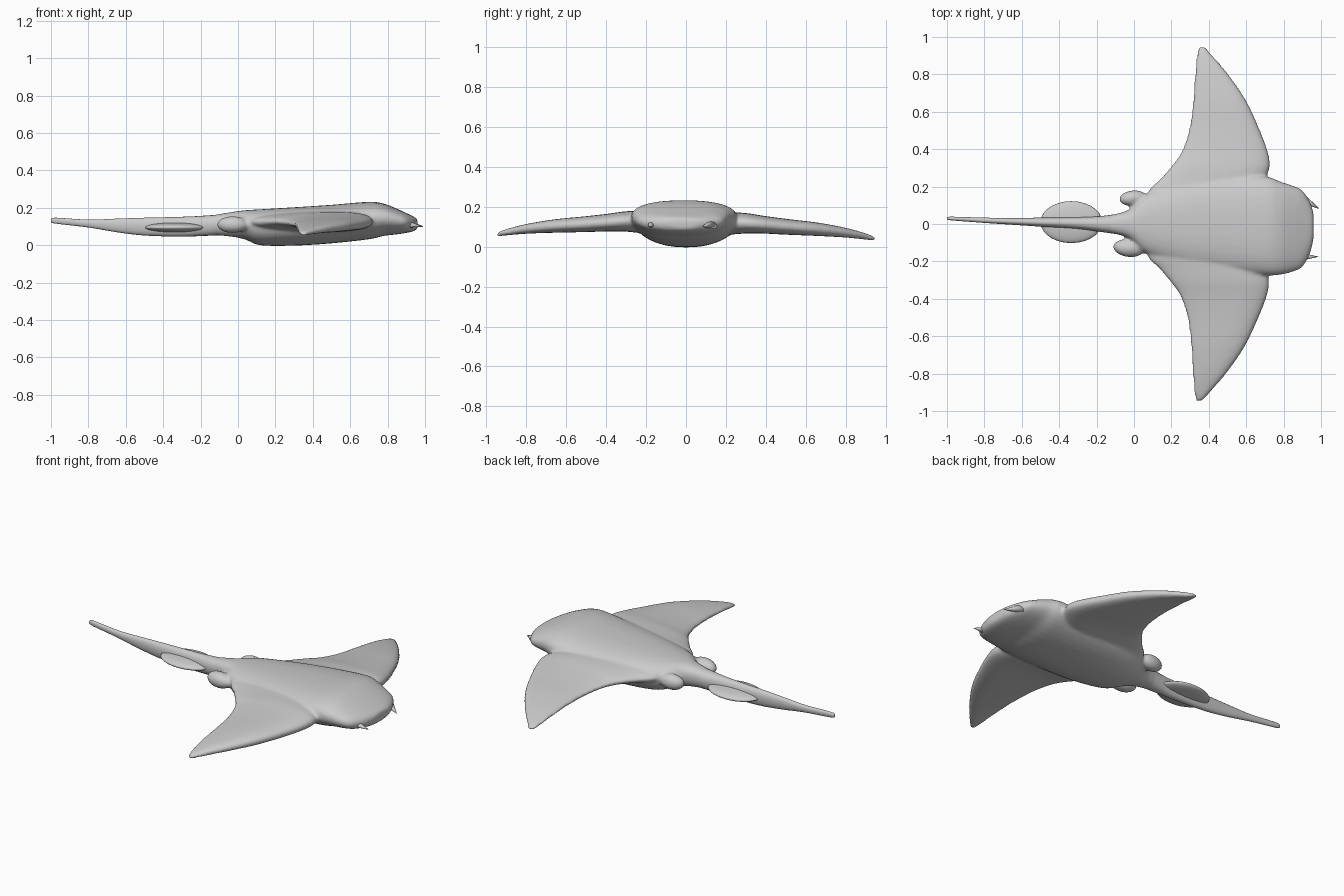
import bpy, bmesh, math
from mathutils import Vector, Matrix

if "Cube" in bpy.data.objects:
    bpy.data.objects.remove(bpy.data.objects["Cube"])

skin = bpy.data.materials.new("ray grey")
skin.diffuse_color = (0.6, 0.6, 0.6, 1)
skin.use_nodes = True
skin.node_tree.nodes["Principled BSDF"].inputs["Base Color"].default_value = skin.diffuse_color


def smooth_rows(rows, n=5):
    """Catmull-Rom interpolation between rows of section values."""
    out = []
    for i in range(len(rows) - 1):
        p0, p1 = rows[max(i - 1, 0)], rows[i]
        p2, p3 = rows[i + 1], rows[min(i + 2, len(rows) - 1)]
        for k in range(n):
            t = k / n
            out.append([0.5 * (2 * b + (c - a) * t + (2 * a - 5 * b + 4 * c - d) * t * t
                               + (3 * b - a - 3 * c + d) * t ** 3)
                        for a, b, c, d in zip(p0, p1, p2, p3)])
    return out + [list(rows[-1])]


def spow(v, e):
    return math.copysign(abs(v) ** e, v)


def finish(bm, name):
    bmesh.ops.recalc_face_normals(bm, faces=bm.faces)
    for f in bm.faces:
        f.smooth = True
    me = bpy.data.meshes.new(name)
    bm.to_mesh(me)
    bm.free()
    me.materials.append(skin)
    ob = bpy.data.objects.new(name, me)
    bpy.context.collection.objects.link(ob)
    return ob


def loft(name, rings):
    bm = bmesh.new()
    vs = [[bm.verts.new(p) for p in r] for r in rings]
    n = len(rings[0])
    for a, b in zip(vs, vs[1:]):
        for i in range(n):
            j = (i + 1) % n
            bm.faces.new((a[i], a[j], b[j], b[i]))
    bm.faces.new(vs[0])
    bm.faces.new(vs[-1])
    return finish(bm, name)


def hull(name, rows, seg=32, top=0.8, bottom=1.0):
    """Loft along x. Row: x, centre y, half width, bottom z, top z."""
    rings = []
    for x, cy, w, zb, zt in smooth_rows(rows):
        zc = zb * 0.45 + zt * 0.55
        ring = []
        for i in range(seg):
            a = 2 * math.pi * i / seg
            c, s = math.cos(a), math.sin(a)
            e = top if s >= 0 else bottom
            z = zc + spow(s, e) * ((zt - zc) if s >= 0 else (zc - zb))
            ring.append((x, cy + w * spow(c, 0.85), z))
        rings.append(ring)
    return loft(name, rings)


def wing(name, side, seg=32):
    """Loft along y. Row: y, trailing x, leading x, centre z, half thickness."""
    rows = [(0.0, 0.08, 0.69, 0.12, 0.07), (0.16, 0.07, 0.69, 0.12, 0.07),
            (0.24, 0.14, 0.705, 0.12, 0.066), (0.31, 0.20, 0.727, 0.12, 0.06),
            (0.39, 0.255, 0.715, 0.113, 0.053), (0.51, 0.295, 0.67, 0.102, 0.047),
            (0.66, 0.315, 0.60, 0.09, 0.04), (0.80, 0.325, 0.505, 0.073, 0.029),
            (0.90, 0.335, 0.42, 0.054, 0.019), (0.945, 0.345, 0.38, 0.042, 0.012)]
    rings = []
    for y, xa, xb, zc, h in smooth_rows(rows):
        dx = -0.015 * y if side < 0 else 0
        dz = 0.02 * y if side < 0 else -0.003
        ring = []
        for i in range(seg):
            a = 2 * math.pi * i / seg
            c, s = spow(math.cos(a), 0.85), spow(math.sin(a), 0.85)
            ring.append(((xa + xb) / 2 + (xb - xa) / 2 * c + dx, side * y,
                         zc + dz + h * s * (0.8 + 0.2 * c)))
        rings.append(ring)
    return loft(name, rings)


def blob(name, loc, size, turn=0):
    bm = bmesh.new()
    bmesh.ops.create_uvsphere(bm, u_segments=28, v_segments=16, radius=1)
    bm.transform(Matrix.Translation(loc) @ Matrix.Rotation(turn, 4, 'Z')
                 @ Matrix.Diagonal((*size, 1)))
    return finish(bm, name)


def horn(name, base, tip, r):
    base, tip = Vector(base), Vector(tip)
    d = tip - base
    bm = bmesh.new()
    bmesh.ops.create_cone(bm, cap_ends=True, segments=12, radius1=r, radius2=0.001, depth=d.length)
    bm.transform(Matrix.Translation((base + tip) / 2) @ d.to_track_quat('Z', 'Y').to_matrix().to_4x4())
    return finish(bm, name)


# central body and head
body = hull("body", [
    (-0.14, 0.0, 0.045, 0.055, 0.16), (-0.03, 0.0, 0.075, 0.045, 0.178),
    (0.04, 0.0, 0.14, 0.03, 0.187), (0.12, 0.0, 0.185, 0.0, 0.192),
    (0.30, 0.0, 0.235, -0.002, 0.203), (0.50, 0.0, 0.26, 0.01, 0.216),
    (0.70, -0.01, 0.265, 0.032, 0.232), (0.78, -0.022, 0.25, 0.05, 0.222),
    (0.85, -0.025, 0.23, 0.058, 0.195), (0.90, -0.025, 0.205, 0.066, 0.172),
    (0.94, -0.02, 0.14, 0.075, 0.153), (0.96, -0.01, 0.07, 0.09, 0.14)])

# wings and pelvic fins, fused with the body into one skin
parts = [body, wing("left_wing", 1), wing("right_wing", -1),
         blob("left_pelvic_fin", (-0.005, 0.138, 0.11), (0.075, 0.042, 0.045), 0.1),
         blob("right_pelvic_fin", (-0.03, -0.13, 0.11), (0.083, 0.047, 0.045), -0.15),
         blob("pelvic_bridge", (0.04, 0.0, 0.11), (0.07, 0.16, 0.05))]
for o in parts:
    o.select_set(True)
bpy.context.view_layer.objects.active = body
bpy.ops.object.join()
body.name = "body_and_wings"
rm = body.modifiers.new("fuse", 'REMESH')
rm.mode = 'VOXEL'
rm.voxel_size = 0.009
rm.use_smooth_shade = True
sm = body.modifiers.new("soften", 'SMOOTH')
sm.factor = 0.5
sm.iterations = 8

# tail
hull("tail", [
    (-1.0, 0.03, 0.006, 0.122, 0.142), (-0.97, 0.029, 0.01, 0.115, 0.147),
    (-0.80, 0.02, 0.014, 0.095, 0.137), (-0.65, 0.014, 0.018, 0.07, 0.142),
    (-0.50, 0.01, 0.024, 0.052, 0.147), (-0.30, 0.005, 0.032, 0.046, 0.152),
    (-0.18, 0.0, 0.042, 0.05, 0.158), (-0.05, 0.0, 0.06, 0.055, 0.168)],
    seg=20, top=1.0)

# flat round fin on the tail
blob("tail_fin", (-0.335, 0.01, 0.095), (0.165, 0.112, 0.026))

# small horns beside the mouth
horn("left_horn", (0.90, 0.135, 0.115), (0.99, 0.082, 0.10), 0.026)
horn("right_horn", (0.89, -0.175, 0.115), (0.985, -0.175, 0.10), 0.022)
